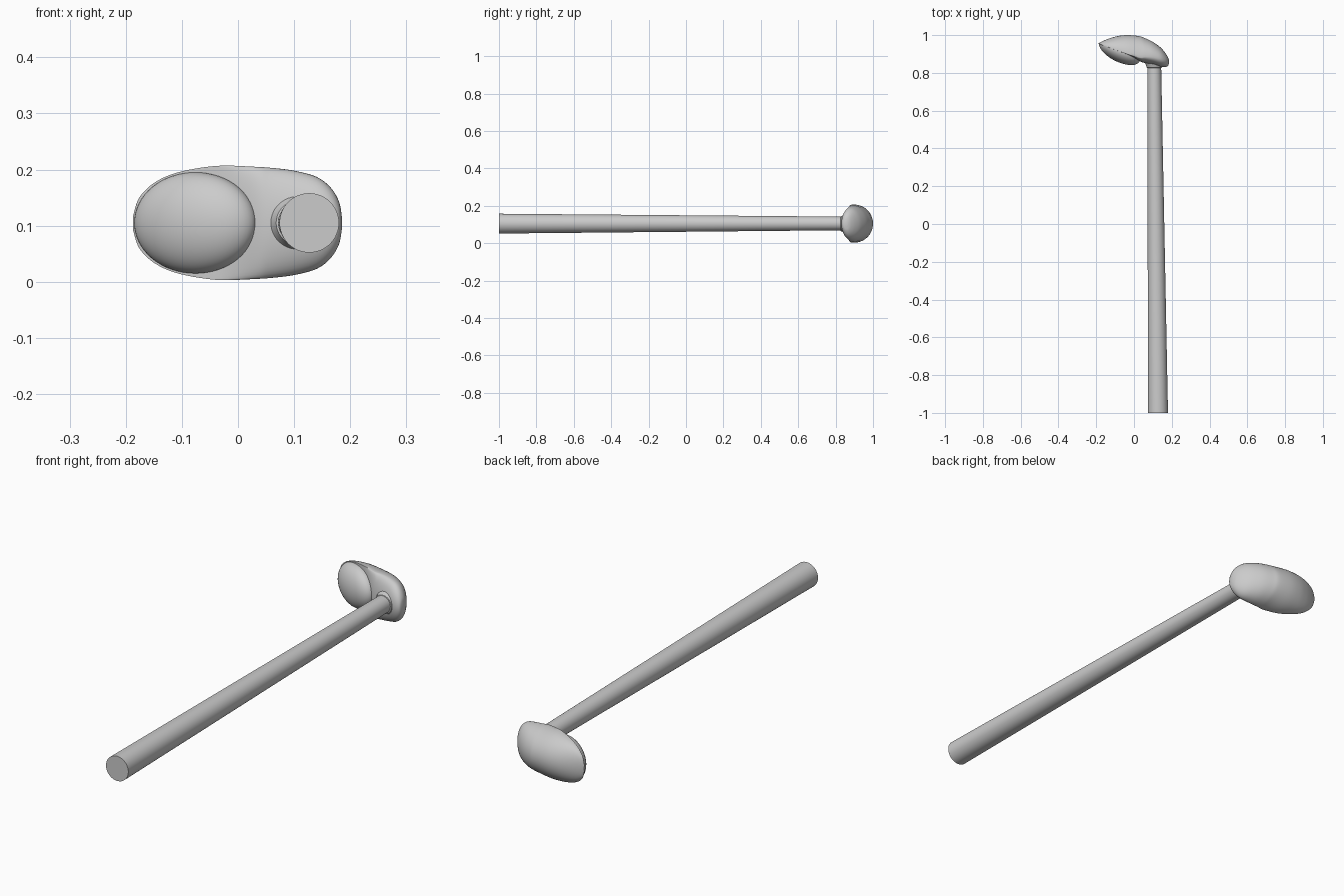
import bpy, bmesh, math
from mathutils import Vector

if "Cube" in bpy.data.objects:
    bpy.data.objects.remove(bpy.data.objects["Cube"], do_unlink=True)

grey = bpy.data.materials.new("plain grey")
grey.use_nodes = True
grey.diffuse_color = (0.6, 0.6, 0.6, 1)
grey.node_tree.nodes["Principled BSDF"].inputs["Base Color"].default_value = grey.diffuse_color

MID = 0.105  # height of the long axis


def finish(name, bm, angle=40):
    bmesh.ops.recalc_face_normals(bm, faces=bm.faces)
    mesh = bpy.data.meshes.new(name)
    bm.to_mesh(mesh)
    bm.free()
    mesh.materials.append(grey)
    obj = bpy.data.objects.new(name, mesh)
    bpy.context.collection.objects.link(obj)
    bpy.ops.object.select_all(action='DESELECT')
    obj.select_set(True)
    bpy.context.view_layer.objects.active = obj
    bpy.ops.object.shade_smooth_by_angle(angle=math.radians(angle))
    return obj


def loft(name, rings, angle=40):
    """Skin closed rings of points and cap both ends."""
    bm = bmesh.new()
    loops = [[bm.verts.new(p) for p in ring] for ring in rings]
    n = len(loops[0])
    for a, b in zip(loops, loops[1:]):
        for i in range(n):
            j = (i + 1) % n
            bm.faces.new((a[i], a[j], b[j], b[i]))
    bm.faces.new(loops[0])
    bm.faces.new(loops[-1])
    return finish(name, bm, angle)


def circle(x, y, z, r, n=48):
    turns = [2 * math.pi * i / n for i in range(n)]
    return [(x + r * math.cos(t), y, z + r * math.sin(t)) for t in turns]


def spline(rows, steps):
    """Smooth curve through rows of values."""
    pts = [Vector(r) for r in rows]
    pts = [pts[0]] + pts + [pts[-1]]
    out = []
    for a, b, c, d in zip(pts, pts[1:], pts[2:], pts[3:]):
        for s in range(steps):
            t = s / steps
            out.append(0.5 * (2 * b + (c - a) * t + (2 * a - 5 * b + 4 * c - d) * t ** 2
                              + (3 * b - a - 3 * c + d) * t ** 3))
    return out + [pts[-1]]


# Tapered shaft and the flared collar where it meets the head
loft("shaft", [circle(0.127, -1, MID, 0.053), circle(0.107, 0.88, MID + 0.001, 0.036)])
loft("collar", [circle(0.108, y, MID, r) for y, r in
                ((0.826, 0.036), (0.828, 0.04), (0.836, 0.043), (0.85, 0.048), (0.87, 0.06))])

# Head sections along x: x, half height, then back, rim and front as y
profile = [
    (-0.187, 0.012, 0.957, 0.955), (-0.18, 0.037, 0.961, 0.952),
    (-0.17, 0.053, 0.966, 0.948), (-0.15, 0.071, 0.975, 0.941),
    (-0.12, 0.086, 0.986, 0.93), (-0.08, 0.096, 0.996, 0.915),
    (-0.03, 0.102, 1.0, 0.897), (0.03, 0.1, 0.994, 0.882),
    (0.06, 0.098, 0.983, 0.885), (0.1, 0.093, 0.964, 0.883),
    (0.14, 0.082, 0.935, 0.875), (0.165, 0.063, 0.907, 0.867),
    (0.18, 0.038, 0.882, 0.862), (0.185, 0.012, 0.866, 0.858)]
front_depth = [0.001] * 7 + [0.02, 0.033, 0.041, 0.043, 0.036, 0.025, 0.008]


def section(x, half, back, rim, depth):
    ring = []
    for i in range(48):
        t = 2 * math.pi * i / 48
        c = math.cos(t)
        reach = back - rim if c > 0 else max(depth, 0.0005)
        ring.append((x, rim + reach * c, MID + half * math.sin(t)))
    return ring


rows = [(x, h, b, r, d) for (x, h, b, r), d in zip(profile, front_depth)]


def spline_rows(steps=5):
    first = spline([r[:3] for r in rows], steps)
    last = spline([r[2:] for r in rows], steps)
    return [(a[0], a[1], a[2], b[1], b[2]) for a, b in zip(first, last)]


loft("head", [section(*r) for r in spline_rows()], 50)

# Bulging striking face, sheared to follow the slanted rim of the head
bm = bmesh.new()
bmesh.ops.create_uvsphere(bm, u_segments=48, v_segments=32, radius=1)
back_half = [v for v in bm.verts if v.co.y > 0.01]
bmesh.ops.delete(bm, geom=back_half, context='VERTS')
for v in bm.verts:
    x = -0.076 + 0.109 * v.co.x
    rim = 0.955 - 0.37 * (x + 0.187)
    v.co = (x, rim + 0.06 * v.co.y, MID + 0.09 * v.co.z)
finish("striking_face", bm)
